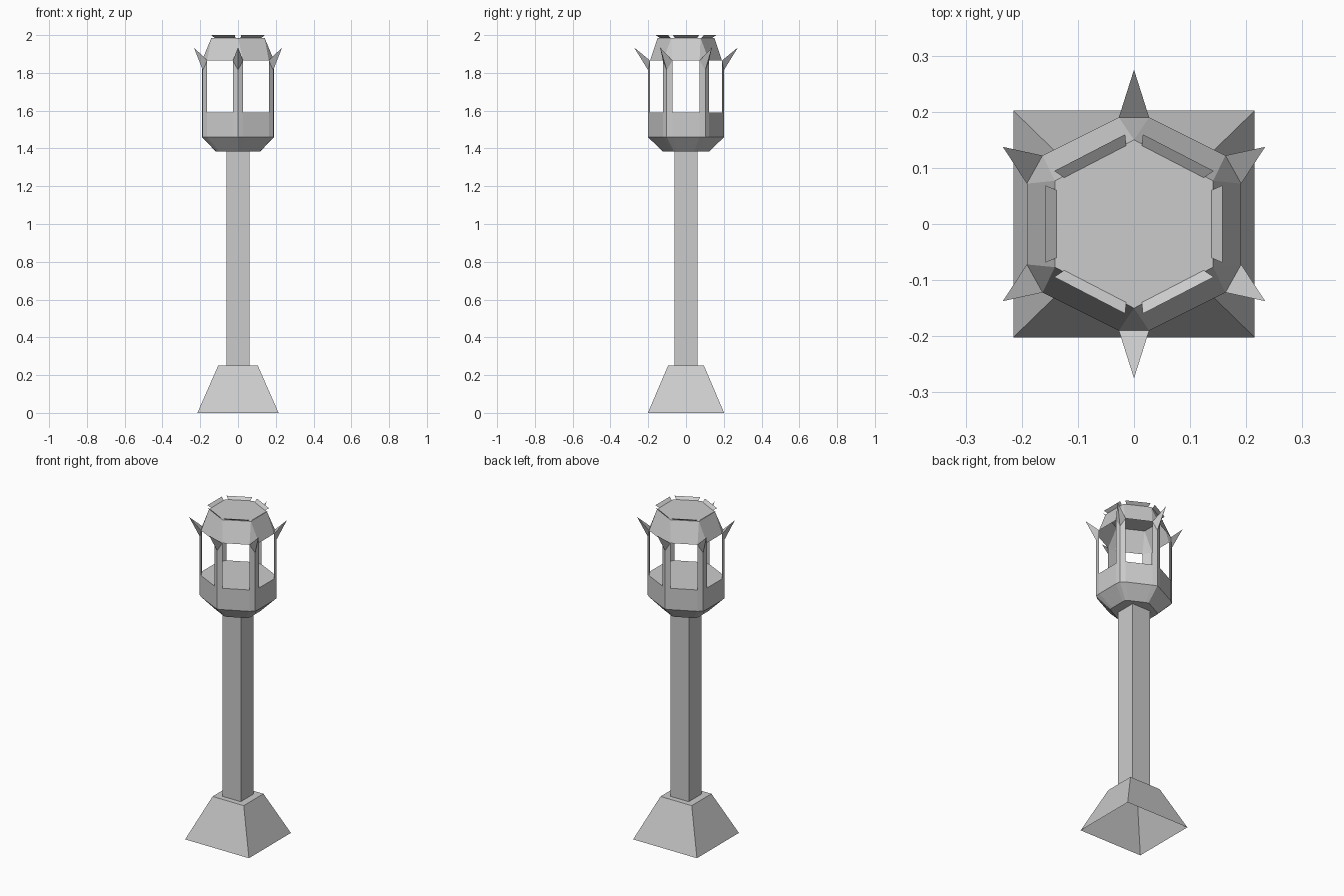
import bpy
import math

if "Cube" in bpy.data.objects:
    bpy.data.objects.remove(bpy.data.objects["Cube"])


def make(name, verts, faces):
    me = bpy.data.meshes.new(name)
    me.from_pydata(verts, [], faces)
    me.update()
    ob = bpy.data.objects.new(name, me)
    bpy.context.collection.objects.link(ob)
    return ob


def ring(pts, z, s=1.0):
    return [(x * s, y * s, z) for x, y in pts]


def rect(x, y):
    return [(-x, -y), (x, -y), (x, y), (-x, y)]


def loft(name, rings, bottom=True, top=True, skip=()):
    n = len(rings[0])
    verts = [p for r in rings for p in r]
    faces = [(k * n + i, k * n + (i + 1) % n, (k + 1) * n + (i + 1) % n, (k + 1) * n + i)
             for k in range(len(rings) - 1) for i in range(n) if (k, i % 2) not in skip]
    if bottom:
        faces.append(tuple(range(n))[::-1])
    if top:
        faces.append(tuple(range((len(rings) - 1) * n, len(rings) * n)))
    return make(name, verts, faces)


# Tapered foot (open below) and square pole
loft("base", [ring(rect(.215, .202), 0), ring(rect(.105, .095), .25)], bottom=False)
loft("pole", [ring(rect(.062, .062), .25), ring(rect(.062, .062), 1.39)])

# Twelve-sided lantern outline: wide window sides alternate with narrow posts
quarter = [(.191, .072), (.163, .122), (.027, .19)]
outline = (quarter + [(-x, y) for x, y in reversed(quarter)]
           + [(-x, -y) for x, y in quarter] + [(x, -y) for x, y in reversed(quarter)])
# even sides = posts, odd sides = windows
loft("lantern_bowl", [ring(outline, 1.385, .62), ring(outline, 1.46), ring(outline, 1.59)])
loft("window_posts", [ring(outline, 1.59), ring(outline, 1.865)],
     bottom=False, top=False, skip={(0, 1)})

# Hexagonal roof, each post side narrowing to one corner
hexa = [(.141, .077), (0, .15), (-.141, .077), (-.141, -.077), (0, -.15), (.141, -.077)]
rv = ring(outline, 1.865) + ring(hexa, 1.985)
rf = [tuple(range(12, 18))]
for i in range(6):
    j = (i + 1) % 6
    rf.append((2 * i, 2 * i + 1, 12 + i))
    rf.append((2 * i + 1, (2 * i + 2) % 12, 12 + j, 12 + i))
make("roof", rv, rf)

# Ridged fins on the posts, each ending in an outward spike
for i in range(6):
    a, b = outline[2 * i], outline[2 * i + 1]
    ang = math.radians(30 + 60 * i)
    mx, my = (a[0] + b[0]) / 2, (a[1] + b[1]) / 2
    d = math.hypot(mx, my)
    m = (mx * (d + .011) / d, my * (d + .011) / d)
    tip = (.27 * math.cos(ang), .275 * math.sin(ang), 1.935)
    v = []
    for z, s in ((1.385, .62), (1.46, 1)):
        v += ring([a, m, b], z, s)
    v += [(*a, 1.865), (*m, 1.815), (*b, 1.865), tip]
    make("post_fin", v, [(0, 1, 4, 3), (1, 2, 5, 4), (3, 4, 7, 6), (4, 5, 8, 7),
                         (6, 7, 9), (7, 8, 9), (8, 6, 9), (0, 2, 1)])

# Small flared flaps around the roof edge
for i in range(6):
    p, q = hexa[i], hexa[(i + 1) % 6]
    v = []
    for s, z in ((.98, 1.986), (1.12, 2.0)):
        for t in (.1, .9):
            v.append(((p[0] + (q[0] - p[0]) * t) * s, (p[1] + (q[1] - p[1]) * t) * s, z))
    make("roof_flap", v, [(0, 1, 3, 2)])
